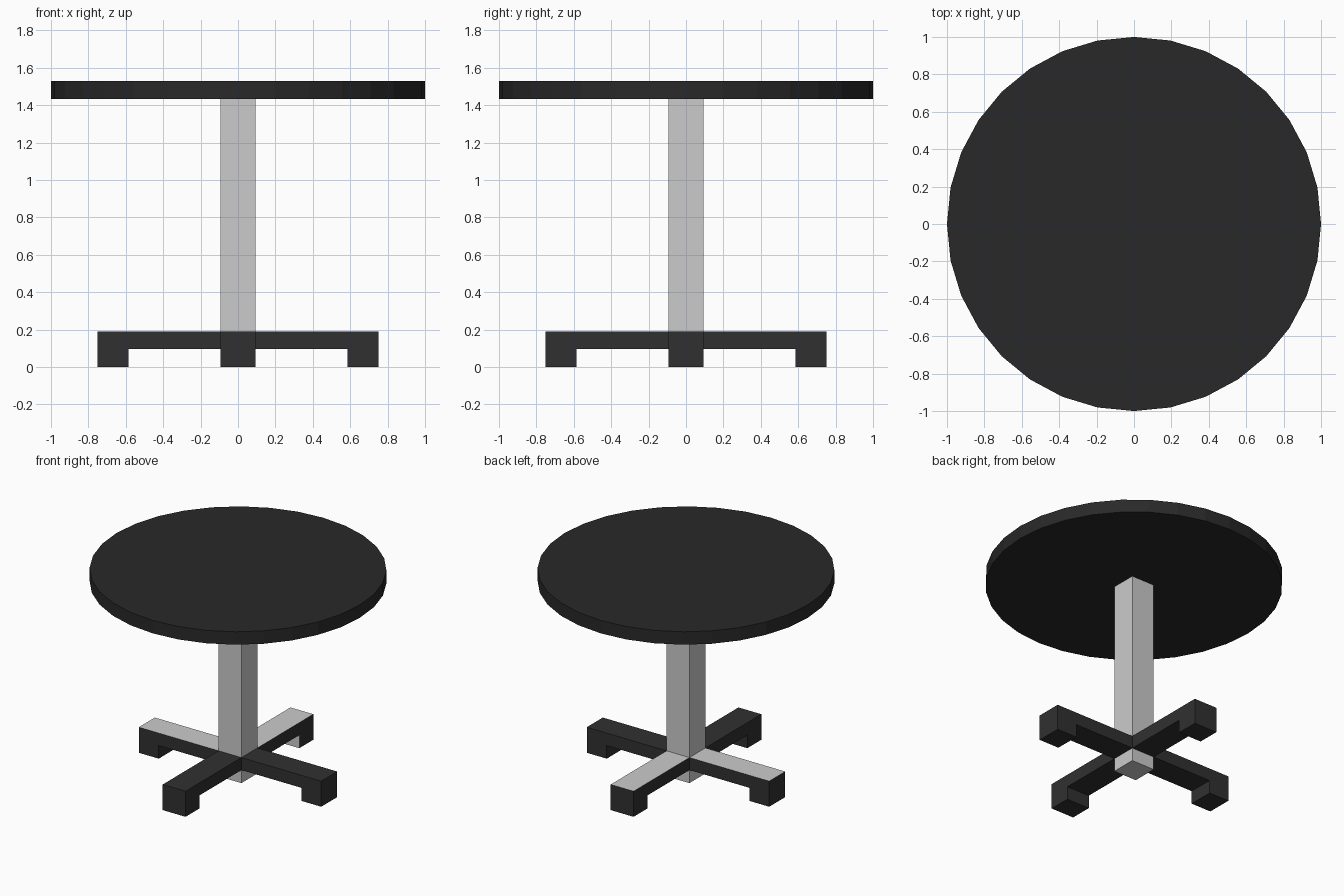
import bpy, bmesh, math
from mathutils import Matrix

if "Cube" in bpy.data.objects:
    bpy.data.objects.remove(bpy.data.objects["Cube"])

W = 0.094        # half width of post and legs
LEG_TOP = 0.19


def material(name, value):
    m = bpy.data.materials.new(name)
    m.diffuse_color = (value, value, value, 1)
    m.use_nodes = True
    m.node_tree.nodes["Principled BSDF"].inputs["Base Color"].default_value = m.diffuse_color
    return m


black_top = material("black_top", 0.022)
black_leg = material("black_leg", 0.03)
plain_grey = bpy.data.materials.new("plain_grey")


def finish(name, bm, mats=()):
    bmesh.ops.recalc_face_normals(bm, faces=bm.faces)
    mesh = bpy.data.meshes.new(name)
    for m in mats:
        mesh.materials.append(m)
    bm.to_mesh(mesh)
    bm.free()
    ob = bpy.data.objects.new(name, mesh)
    bpy.context.collection.objects.link(ob)
    return ob


# Round table top, 32 sides
bm = bmesh.new()
bmesh.ops.create_cone(bm, cap_ends=True, segments=32, radius1=1, radius2=1,
                      depth=0.096, matrix=Matrix.Translation((0, 0, 1.482)))
finish("table_top", bm, [black_top])

# Square post, from the floor to the table top
POST_H = 1.434
bm = bmesh.new()
bmesh.ops.create_cube(bm, size=1, matrix=Matrix.Translation((0, 0, POST_H / 2))
                      @ Matrix.Diagonal((2 * W, 2 * W, POST_H, 1)))
finish("post", bm)

# Leg side profile (distance from centre, height), with a foot at the end
PROFILE = [(W, 0.097), (0.586, 0.097), (0.586, 0), (0.75, 0),
           (0.75, LEG_TOP), (W, LEG_TOP)]


def leg(name, angle, grey_top=False, grey_foot=False):
    bm = bmesh.new()
    face = bm.faces.new([bm.verts.new((r, -W, z)) for r, z in PROFILE])
    ext = bmesh.ops.extrude_face_region(bm, geom=[face])["geom"]
    bmesh.ops.translate(bm, vec=(0, 2 * W, 0),
                        verts=[v for v in ext if isinstance(v, bmesh.types.BMVert)])
    bmesh.ops.recalc_face_normals(bm, faces=bm.faces)
    # Unpainted faces: upper side and inner side of the foot
    for f in bm.faces:
        c = f.calc_center_median()
        is_top = f.normal.z > 0.9
        is_foot = f.normal.x < -0.9 and c.x > 0.5
        if (grey_top and is_top) or (grey_foot and is_foot):
            f.material_index = 1
    bm.transform(Matrix.Rotation(math.radians(angle), 4, 'Z'))
    finish(name, bm, [black_leg, plain_grey])


leg("right_leg", 0)
leg("back_leg", 90, grey_top=True, grey_foot=True)
leg("left_leg", 180, grey_top=True)
leg("front_leg", 270)
